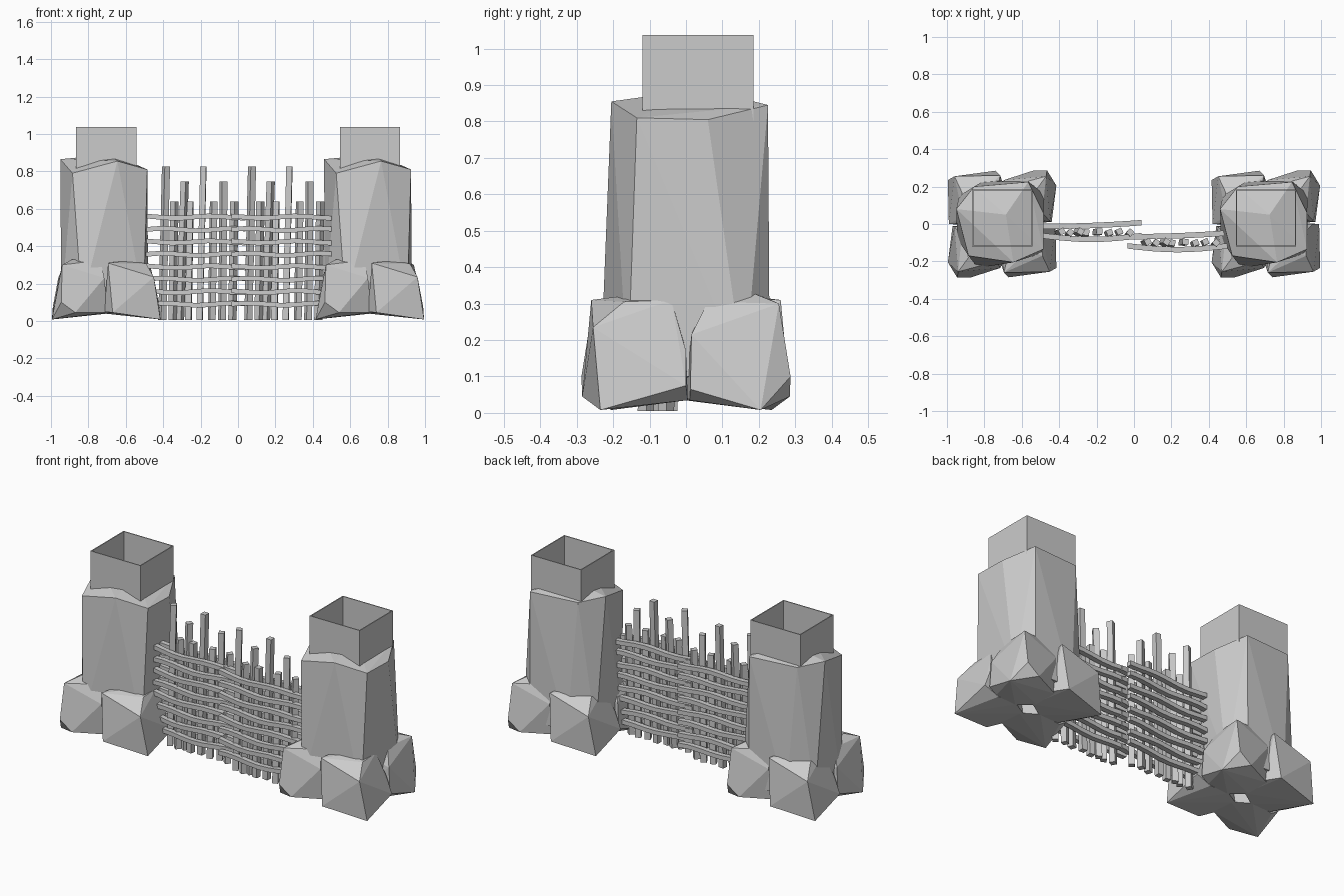
import bpy, bmesh, math
from mathutils import Vector

if "Cube" in bpy.data.objects:
    bpy.data.objects.remove(bpy.data.objects["Cube"])

TOWER_STEP = 1.41
C = -0.705          # x centre of the left tower


def finish(bm, name, loc=(0, 0, 0), rot=0):
    bmesh.ops.recalc_face_normals(bm, faces=bm.faces)
    me = bpy.data.meshes.new(name)
    bm.to_mesh(me)
    bm.free()
    ob = bpy.data.objects.new(name, me)
    ob.location = loc
    ob.rotation_euler.z = rot
    bpy.context.collection.objects.link(ob)
    return ob


def copy(ob, loc, rot=0):
    dup = ob.copy()
    dup.location = loc
    dup.rotation_euler.z = rot
    bpy.context.collection.objects.link(dup)
    return dup


# Faceted stone made as the hull of a few corner points
def stone(points, name, loc):
    bm = bmesh.new()
    for p in points:
        bm.verts.new(p)
    res = bmesh.ops.convex_hull(bm, input=bm.verts)
    junk = {g for g in res["geom_interior"] + res["geom_unused"] if isinstance(g, bmesh.types.BMVert)}
    bmesh.ops.delete(bm, geom=list(junk), context='VERTS')
    bmesh.ops.dissolve_limit(bm, angle_limit=0.06, verts=bm.verts, edges=bm.edges)
    return finish(bm, name, loc)


# Square bar swept along a path; u and v are the section axes
def add_bar(bm, path, u, v):
    u, v = Vector(u), Vector(v)
    rings = [[bm.verts.new(Vector(p) + a * u + b * v)
              for a, b in ((-1, -1), (1, -1), (1, 1), (-1, 1))] for p in path]
    for r, s in zip(rings, rings[1:]):
        for i in range(4):
            j = (i + 1) % 4
            bm.faces.new((r[i], r[j], s[j], s[i]))
    bm.faces.new(rings[0])
    bm.faces.new(rings[-1])


# Tower pillar
pillar = stone([
    (-.24, -.08, .08), (-.13, -.235, .1), (.2, -.16, .1),
    (.225, .16, .1), (.14, .23, .1), (-.1, .23, .1), (-.23, .15, .1),
    (-.245, .08, .865), (-.18, -.17, .79), (.06, -.205, .855), (.22, -.135, .81),
    (.22, .06, .805), (.14, .225, .845), (-.15, .2, .85), (.02, .05, .89)],
    "pillar", (C, 0, 0))
copy(pillar, (C + TOWER_STEP, 0, 0))

# Base boulders: two shapes, each repeated half a turn around the tower
rock_a = stone([
    (.255, -.255, .235), (.29, -.235, .008), (.035, -.285, .045), (.01, -.26, .31),
    (.215, -.17, .305), (.21, -.04, .31), (.285, 0, .075), (.25, 0, .17),
    (.06, -.04, .32), (-.01, -.05, .04), (-.01, -.2, .05), (.08, .005, .035),
    (.2, .005, .035), (.14, -.14, .325)],
    "boulder_a", (C, 0, 0))
rock_b = stone([
    (.255, .015, .215), (.265, .012, .065), (.29, .205, .008), (.24, .287, .1),
    (.235, .255, .30), (.215, .06, .305), (.18, .18, .33), (.03, .2, .325),
    (.03, .03, .25), (.01, .235, .23), (.165, .285, .045), (-.01, .2, .045),
    (-.01, .06, .04), (.08, -.005, .035), (.22, .01, .035)],
    "boulder_b", (C, 0, 0))
for rock in (rock_a, rock_b):
    copy(rock, (C, 0, 0), math.pi)
    copy(rock, (C + TOWER_STEP, 0, 0))
    copy(rock, (C + TOWER_STEP, 0, 0), math.pi)

# Open thin-walled box on top of each tower
bm = bmesh.new()
x0, x1, y0, y1 = -.16, .162, -.12, .185
corners = ((x0, y0), (x1, y0), (x1, y1), (x0, y1))
low = [bm.verts.new((x, y, .8)) for x, y in corners]
top = [bm.verts.new((x, y, 1.037)) for x, y in corners]
for i in range(4):
    j = (i + 1) % 4
    bm.faces.new((low[i], low[j], top[j], top[i]))
collar = finish(bm, "tower_box", (C, 0, 0))
mod = collar.modifiers.new("thickness", 'SOLIDIFY')
mod.thickness = .008
mod.offset = -1
copy(collar, (C + TOWER_STEP, 0, 0))

# Fence stakes: alternating tall leaning and short upright bars
bm = bmesh.new()
R = .016
tall = ((-.405, -.385, .825), (-.31, -.285, .745), (-.205, -.185, .825), (-.085, -.077, .745))
short = (-.34, -.255, -.13, -.02)
stake_paths = [((b, -.045, .005), (t, -.04, h)) for b, t, h in tall]
stake_paths += [((x - .01, -.055, .005), (x, -.045, .64)) for x in short]
for i, path in enumerate(stake_paths):
    a = .5 + .5 * i
    add_bar(bm, path, (R * math.cos(a), R * math.sin(a), 0),
            (-R * math.sin(a), R * math.cos(a), 0))
stakes = finish(bm, "fence_stakes")

# Fence rails: a wavy bar on both the front and the back at every level
bm = bmesh.new()
for k in range(8):
    z = .09 + k * .0665
    for back in (True, False):
        path = []
        for i in range(9):
            t = i / 8
            x = -.495 + t * .535
            bow = (-.013 + .02 * t * t) if back else (-.062 - .02 * math.sin(math.pi * t))
            dz = .006 * math.sin(t * 9 + (k % 2) * 2)
            path.append((x, bow, z + dz))
        add_bar(bm, path, (0, .0145, 0), (0, 0, .0125))
rails = finish(bm, "fence_rails")

# Second fence panel, set slightly forward
for part in (stakes, rails):
    copy(part, (.46, -.055, 0))
